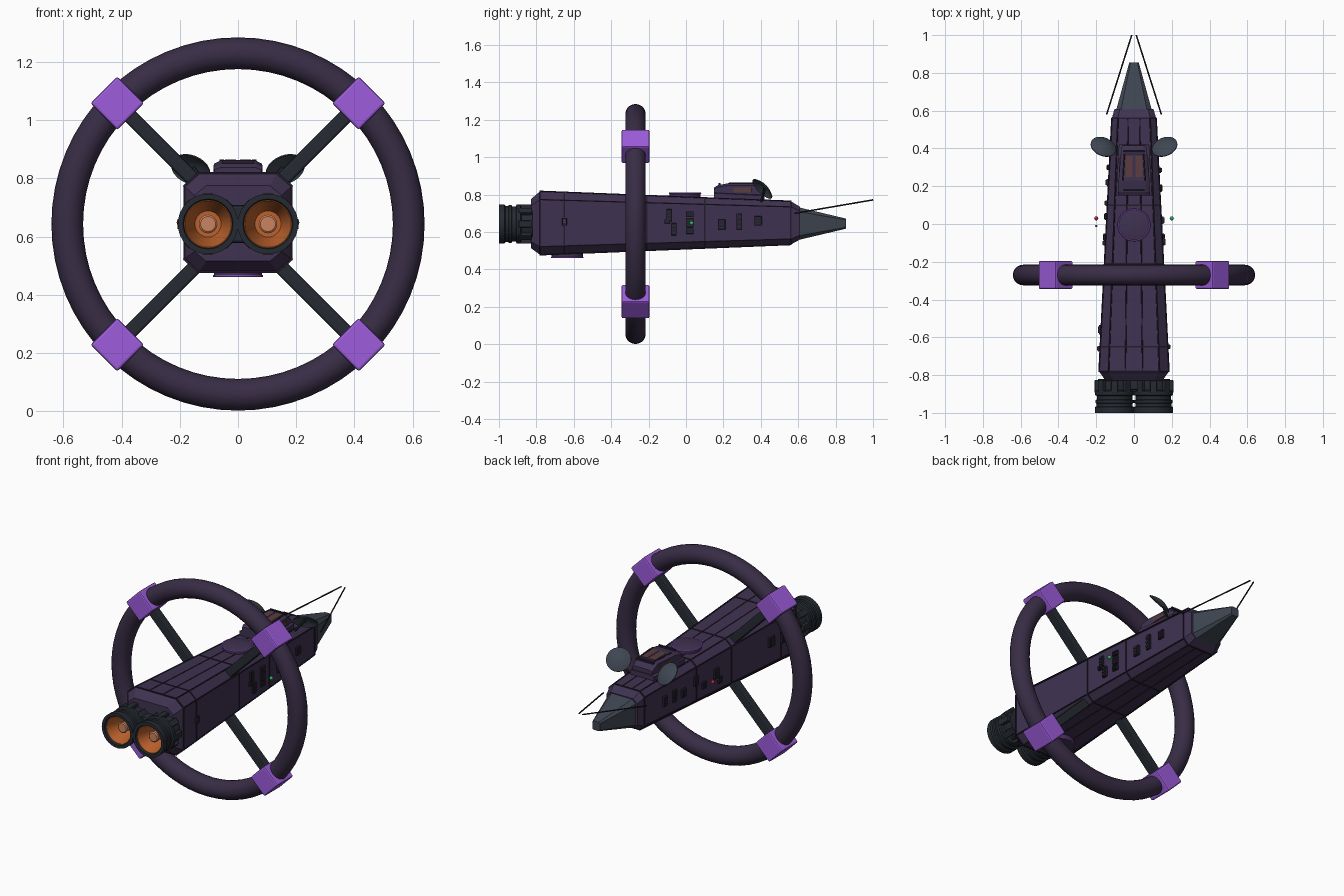
import bpy, bmesh, math
from mathutils import Vector, Matrix

if "Cube" in bpy.data.objects:
    bpy.data.objects.remove(bpy.data.objects["Cube"])

ZC = 0.643   # height of the ship's long axis


def material(name, rgb):
    m = bpy.data.materials.new(name)
    m.diffuse_color = (*rgb, 1)
    m.use_nodes = True
    m.node_tree.nodes["Principled BSDF"].inputs["Base Color"].default_value = m.diffuse_color
    return m


HULL = material("hull_purple", (.05, .032, .082))
RING = material("ring_purple", (.04, .026, .06))
SEAM = material("seam_dark", (.018, .012, .026))
DARK = material("dark_metal", (.019, .024, .032))
GREY = material("slate", (.05, .062, .085))
VIOLET = material("violet", (.34, .11, .72))
ORANGE = material("engine_glow", (.5, .12, .025))
PEACH = material("engine_core", (.6, .23, .12))
GLASS = material("window", (.1, .045, .05))
RED = material("red_light", (.6, .02, .03))
GREEN = material("green_light", (.02, .5, .1))


def make(name, bm, mat, matrix=Matrix(), smooth=False):
    bmesh.ops.recalc_face_normals(bm, faces=bm.faces)
    me = bpy.data.meshes.new(name)
    bm.to_mesh(me)
    bm.free()
    ob = bpy.data.objects.new(name, me)
    bpy.context.collection.objects.link(ob)
    me.materials.append(mat)
    ob.matrix_world = matrix
    if smooth:
        bpy.ops.object.select_all(action='DESELECT')
        ob.select_set(True)
        bpy.context.view_layer.objects.active = ob
        bpy.ops.object.shade_smooth_by_angle(angle=math.radians(35))
    return ob


def octagon(y, w, z0, z1):
    cx, cz = w * .27, (z1 - z0) * .13
    half = [(w, z0 + cz), (w, z1 - cz), (w - cx, z1)]
    pts = half + [(-w + cx, z1), (-w, z1 - cz), (-w, z0 + cz), (-w + cx, z0), (w - cx, z0)]
    return [Vector((x, y, z)) for x, z in pts]


def loft(name, sections, mat):
    bm = bmesh.new()
    rings = [[bm.verts.new(p) for p in octagon(*s)] for s in sections]
    for a, b in zip(rings, rings[1:]):
        for i in range(8):
            bm.faces.new((a[i], a[(i + 1) % 8], b[(i + 1) % 8], b[i]))
    bm.faces.new(rings[0])
    bm.faces.new(rings[-1])
    return make(name, bm, mat)


def box(name, loc, size, mat, angle=0, bevel=0):
    bm = bmesh.new()
    bmesh.ops.create_cube(bm, size=1)
    bmesh.ops.scale(bm, vec=size, verts=bm.verts)
    if bevel:
        bmesh.ops.bevel(bm, geom=bm.edges[:], offset=bevel, segments=2, profile=.5, affect='EDGES')
    return make(name, bm, mat, Matrix.Translation(loc) @ Matrix.Rotation(angle, 4, 'Y'))


def lathe(name, profile, loc, axis, mat, n=32, closed=False):
    """Revolve (radius, height) points about the given axis."""
    bm = bmesh.new()
    rings = [[bm.verts.new((r * math.cos(i * math.tau / n), r * math.sin(i * math.tau / n), h))
              for i in range(n)] for r, h in profile]
    pairs = list(zip(rings, rings[1:])) + ([(rings[-1], rings[0])] if closed else [])
    for a, b in pairs:
        for i in range(n):
            bm.faces.new((a[i], a[(i + 1) % n], b[(i + 1) % n], b[i]))
    if not closed:
        bm.faces.new(rings[0])
        bm.faces.new(rings[-1])
    rot = Vector(axis).to_track_quat('Z', 'Y').to_matrix().to_4x4()
    return make(name, bm, mat, Matrix.Translation(loc) @ rot, True)


def rod(name, a, b, r, mat, n=8):
    a, b = Vector(a), Vector(b)
    return lathe(name, [(r, 0), (r, (b - a).length)], a, b - a, mat, n)


def torus(name, loc, major, minor, mat, rot=(0, 0, 0), seg=(64, 20)):
    bpy.ops.mesh.primitive_torus_add(location=loc, rotation=rot, major_radius=major, minor_radius=minor,
                                     major_segments=seg[0], minor_segments=seg[1])
    ob = bpy.context.object
    ob.name = name
    ob.data.materials.append(mat)
    bpy.ops.object.shade_smooth_by_angle(angle=math.radians(40))


def hull_at(y, grow=0):
    t = (y + .78) / 1.34
    return (y, .185 - .068 * t + grow, .478 + .055 * t - grow, .818 - .053 * t + grow)


# Hull and nose
hull = [(-.83, .15, .515, .775), hull_at(-.78), hull_at(.56), (.61, .103, .56, .735)]
loft("hull", hull, HULL)
loft("nose", [(.59, .098, .555, .735), (.855, .025, .618, .672)], GREY)

# Dark panel seams around and along the hull
for y in (-.78, -.65, -.21, .1, .56):
    loft("seam_band", [hull_at(y - .004, .003), hull_at(y + .004, .003)], SEAM)
for s, e in zip(octagon(*hull_at(-.78)), octagon(*hull_at(.56))):
    rod("edge_seam", s, e, .004, SEAM, 6)
for z in (2, 3):
    for x in (-.045, .045):
        rod("spine_seam" if z == 3 else "keel_seam", (x, -.78, hull_at(-.78)[z]),
            (x * .7, .56, hull_at(.56)[z]), .003, SEAM, 6)

# Habitat ring, spokes and corner nodes
torus("habitat_ring", (0, -.27, ZC), .587, .0545, RING, (math.pi / 2, 0, 0))
for k in range(4):
    a = math.pi / 4 + k * math.pi / 2
    d = Vector((math.cos(a), 0, math.sin(a)))
    c = Vector((0, -.27, ZC))
    box("spoke", c + d * .33, (.48, .05, .05), DARK, -a, .008)
    box("ring_node", c + d * .587, (.13, .15, .13), VIOLET, -a, .008)

# Twin engines: ribbed hollow nozzle, glowing throat and core
nozzle = [(.088, .82), (.088, .88), (.104, .885), (.104, .905), (.094, .91), (.094, .93), (.102, .933),
          (.102, .947), (.096, .95), (.096, .965), (.104, .97), (.104, 1.0), (.086, 1.0), (.05, .885), (.05, .82)]
for s in (-1, 1):
    c = (s * .103, 0, ZC)
    lathe("engine_nozzle", nozzle, c, (0, -1, 0), DARK, 32, True)
    lathe("engine_glow", [(.05, .87), (.052, .885), (.083, .988), (.08, .988), (.045, .88)],
          c, (0, -1, 0), ORANGE)
    lathe("engine_core", [(.018, .87), (.032, .95), (.026, .955)], c, (0, -1, 0), PEACH, 16)
    for k in range(8):
        a = k * math.tau / 8
        box("engine_clamp", (c[0] + .093 * math.cos(a), -.86, ZC + .093 * math.sin(a)),
            (.024, .07, .035), DARK, -a, .003)
box("engine_mount", (0, -.85, ZC), (.13, .06, .13), DARK, 0, .01)

# Bridge with windows
loft("bridge_base", [(.15, .095, .76, .815), (.42, .08, .75, .80)], HULL)
loft("bridge", [(.15, .08, .77, .838), (.17, .085, .77, .85), (.23, .082, .77, .862),
                (.37, .07, .77, .862), (.415, .064, .77, .825)], HULL)
for y in (.18, .385):
    box("bridge_trim", (0, y, .857), (.11, .01, .012), SEAM)
for s in (-1, 1):
    box("roof_window", (s * .026, .305, .861), (.038, .11, .006), GLASS)
    rod("bridge_edge", (s * .06, .23, .862), (s * .051, .37, .862), .004, SEAM, 6)
    box("side_window", (s * .076, .3, .825), (.008, .1, .025), GLASS)

# Hatches on the roof and the belly, each with a violet rim
for name, y, z in (("roof_hatch", -.005, .803), ("belly_hatch", -.635, .470)):
    lathe(name, [(.083, -.016), (.083, .006), (.078, .008)] if z > ZC else
          [(.078, -.01), (.083, -.008), (.083, .016)], (0, y, z), (0, 0, 1), HULL)
    torus(name + "_rim", (0, y, z + (.005 if z > ZC else -.006)), .083, .004, VIOLET, seg=(40, 8))

# Dishes and nose antennas
cap = [(.07 * i / 6, -.022 * (i / 6) ** 2) for i in (.1, 1, 2, 3, 4, 5, 6)]
back = [(r, h - .005) for r, h in reversed(cap)]
for s in (-1, 1):
    lathe("dish", cap + back, (s * .155, .425, .847), (-s * .3, .68, .68), GREY, 24)
    rod("dish_strut", (s * .085, .40, .75), (s * .155, .42, .837), .007, DARK)
    rod("antenna", (s * .145, .58, .70), (s * .012, 1.0, .772), .004, SEAM)

# Side equipment panels: y, z, length, height
right = [(-.65, .655, .025, .04), (-.09, .69, .03, .065), (-.065, .615, .03, .065), (-.1, .655, .03, .025),
         (.02, .695, .04, .03), (.02, .65, .04, .05), (.02, .605, .04, .03), (.19, .64, .04, .06),
         (.285, .655, .03, .09), (.385, .66, .04, .05)]
left = [(.385, .65, .03, .06), (.3, .65, .03, .07), (.22, .64, .035, .05), (.11, .67, .03, .06),
        (.04, .62, .035, .04), (-.07, .65, .04, .06), (-.1, .6, .03, .04), (-.56, .66, .05, .06),
        (-.66, .64, .03, .05)]
for s, panels in ((1, right), (-1, left)):
    for y, z, l, h in panels:
        x = s * hull_at(y)[1]
        box("side_panel", (x, y, z), (.024, l, h), SEAM, 0, .003)
        for dz in (-.28, 0, .28):
            box("panel_slat", (x + s * .011, y, z + dz * h), (.01, l * .7, h * .16), DARK)
box("side_marker", (.19, -.65, .655), (.006, .01, .015), VIOLET)


# Navigation lights
def light(name, loc, r, mat):
    bm = bmesh.new()
    bmesh.ops.create_uvsphere(bm, u_segments=12, v_segments=8, radius=r)
    make(name, bm, mat, Matrix.Translation(loc), True)


light("starboard_light", (.2, .03, .648), .011, GREEN)
light("port_light", (-.2, .03, .648), .011, RED)
light("port_marker", (-.2, -.01, .648), .006, GREY)
